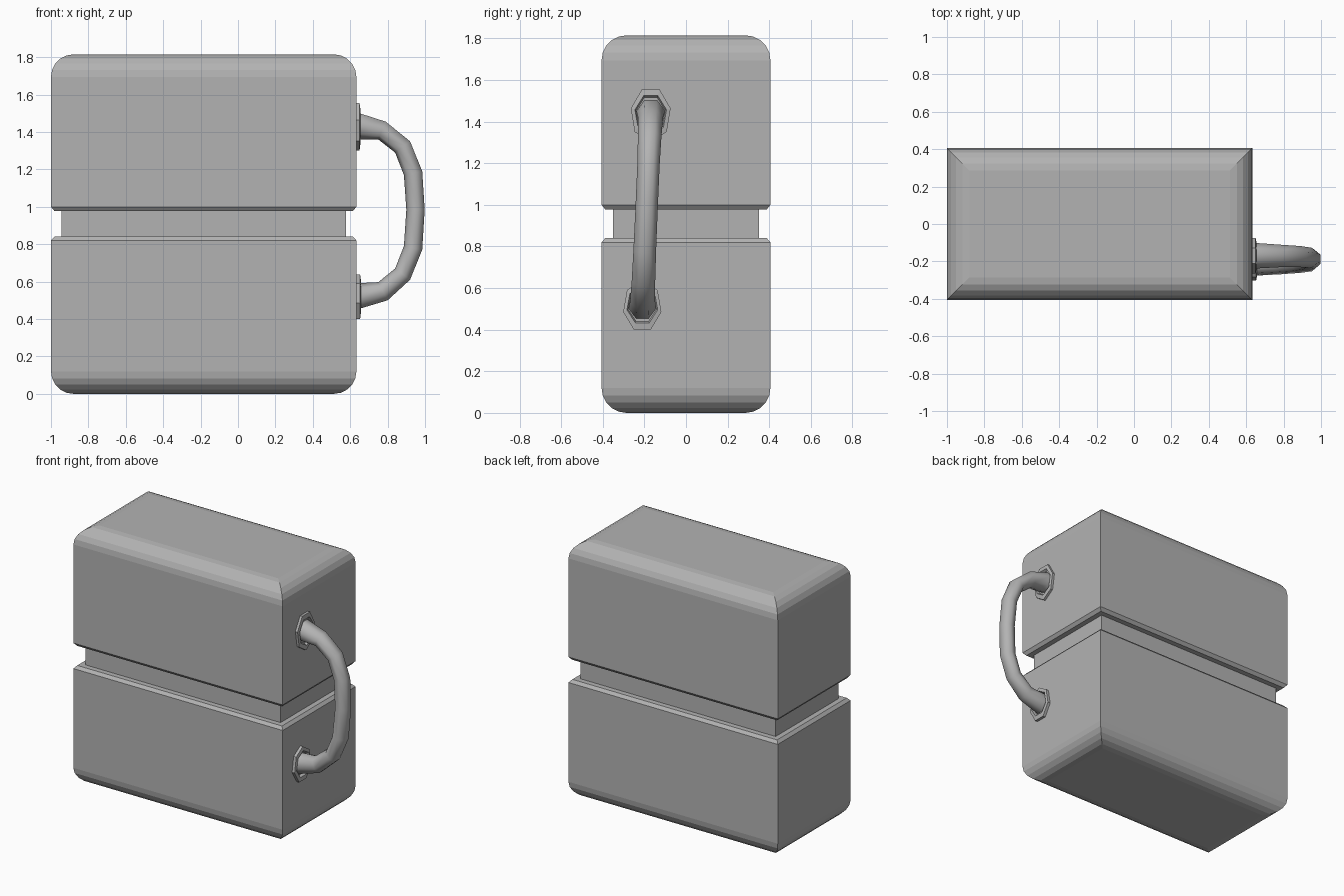
import bpy, bmesh, math
from mathutils import Vector

if "Cube" in bpy.data.objects:
    bpy.data.objects.remove(bpy.data.objects["Cube"])

# Mid-dark grey shared by every part
grey = bpy.data.materials.new("dark_grey")
grey.diffuse_color = (0.45, 0.45, 0.45, 1)
grey.use_nodes = True
grey.node_tree.nodes["Principled BSDF"].inputs["Base Color"].default_value = grey.diffuse_color


def loft(name, rings, cap=True):
    """Skin a list of equal-length rings into one mesh object."""
    bm = bmesh.new()
    loops = [[bm.verts.new(p) for p in ring] for ring in rings]
    n = len(loops[0])
    for a, b in zip(loops, loops[1:]):
        for i in range(n):
            j = (i + 1) % n
            bm.faces.new((a[i], a[j], b[j], b[i]))
    if cap:
        bm.faces.new(loops[0][::-1])
        bm.faces.new(loops[-1])
    bmesh.ops.recalc_face_normals(bm, faces=bm.faces[:])
    me = bpy.data.meshes.new(name)
    bm.to_mesh(me)
    bm.free()
    me.materials.append(grey)
    ob = bpy.data.objects.new(name, me)
    bpy.context.collection.objects.link(ob)
    return ob


def box_ring(z, d):
    """Body rectangle at height z, inset by d."""
    x0, x1, y = -1 + d, 0.633 - d, 0.406 - d
    return [(x0, -y, z), (x1, -y, z), (x1, y, z), (x0, y, z)]


def tube_ring(row):
    """Seven-sided ring from its outer and inner silhouette points."""
    ox, oz, ix, iz, ry = row
    outer, inner = Vector((ox, 0, oz)), Vector((ix, 0, iz))
    normal = (outer - inner) / 1.901
    c = outer - normal * 0.901
    c.y = -0.19 + 0.02 * (c.z - 0.97) / 0.455
    return [c + normal * math.cos(a) + Vector((0, ry * math.sin(a), 0))
            for a in ((k + 0.5) * math.tau / 7 for k in range(7))]


# Body blocks: rounded outer end, small chamfer beside the groove
R, TOP, SEG = 0.12, 1.815, 5
arc = [(R - R * math.cos(i * math.pi / 2 / SEG), R - R * math.sin(i * math.pi / 2 / SEG))
       for i in range(SEG + 1)]
loft("lower_block", [box_ring(z, d) for z, d in arc + [(0.82, 0), (0.84, 0.018)]])
loft("upper_block", [box_ring(TOP - z, d) for z, d in arc] +
     [box_ring(1.0, 0), box_ring(0.978, 0.018)])
loft("groove_core", [box_ring(0.80, 0.055), box_ring(1.02, 0.055)])

# Flanges: raised rim with a shallow socket around the handle end
upper = [(0.625, 1.555, 0.625, 1.30, 0.098), (0.65, 1.555, 0.65, 1.30, 0.098),
         (0.654, 1.525, 0.654, 1.335, 0.078), (0.637, 1.515, 0.637, 1.345, 0.072)]
lower = [(0.625, 0.40, 0.625, 0.638, 0.094), (0.653, 0.40, 0.653, 0.638, 0.094),
         (0.657, 0.432, 0.657, 0.61, 0.076), (0.639, 0.44, 0.639, 0.60, 0.070)]
for name, rows in (("upper_flange", upper), ("lower_flange", lower)):
    loft(name, [tube_ring(r) for r in rows])

# Curved side handle, thicker at its ends
path = [(0.625, 1.505, 0.625, 1.36, 0.070), (0.65, 1.50, 0.65, 1.36, 0.070),
        (0.79, 1.455, 0.75, 1.36, 0.062), (0.92, 1.35, 0.84, 1.29, 0.058),
        (0.985, 1.19, 0.887, 1.17, 0.055), (0.998, 0.985, 0.90, 0.985, 0.055),
        (0.985, 0.77, 0.887, 0.79, 0.056), (0.92, 0.61, 0.84, 0.67, 0.058),
        (0.80, 0.50, 0.75, 0.597, 0.062), (0.65, 0.455, 0.65, 0.592, 0.068),
        (0.625, 0.45, 0.625, 0.595, 0.068)]
handle = loft("side_handle", [tube_ring(r) for r in path])
handle.select_set(True)
bpy.context.view_layer.objects.active = handle
bpy.ops.object.shade_smooth_by_angle(angle=math.radians(60))
